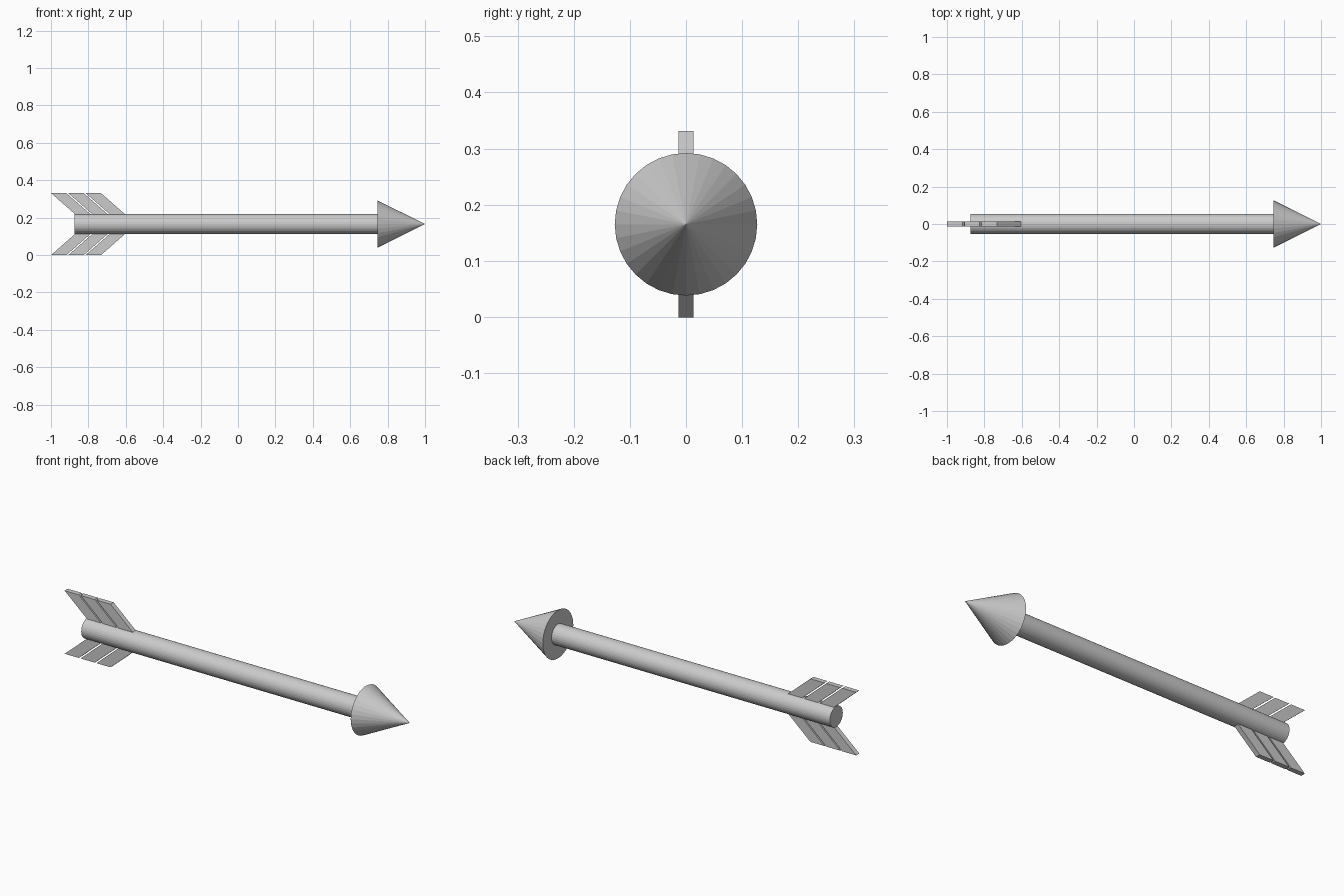
import bpy
import bmesh
from math import pi
from mathutils import Matrix, Vector

cube = bpy.data.objects.get("Cube")
if cube:
    bpy.data.objects.remove(cube)

AXIS_Z = 0.165
SHAFT_RADIUS = 0.054

grey = bpy.data.materials.new("light_grey")
grey.use_nodes = True
colour = (0.6, 0.6, 0.6, 1)
grey.diffuse_color = colour
grey.node_tree.nodes["Principled BSDF"].inputs["Base Color"].default_value = colour


def add_object(name, bm):
    bmesh.ops.recalc_face_normals(bm, faces=bm.faces)
    mesh = bpy.data.meshes.new(name)
    bm.to_mesh(mesh)
    bm.free()
    mesh.materials.append(grey)
    obj = bpy.data.objects.new(name, mesh)
    bpy.context.collection.objects.link(obj)
    return obj


def add_round(name, x0, x1, r0, r1):
    """Faceted cylinder or cone lying along x."""
    bm = bmesh.new()
    place = Matrix.Translation(((x0 + x1) / 2, 0, AXIS_Z)) @ Matrix.Rotation(pi / 2, 4, "Y")
    bmesh.ops.create_cone(bm, cap_ends=True, segments=32, radius1=r0,
                          radius2=r1, depth=x1 - x0, matrix=place)
    return add_object(name, bm)


def add_vane(name, x_tip, width, side):
    """Swept-back slanted plate, rooted just inside the shaft."""
    root, tip, half = 0.045, 0.166, 0.013
    sweep = (tip - root) * 1.14
    outline = [(x_tip, tip), (x_tip + width, tip),
               (x_tip + width + sweep, root), (x_tip + sweep, root)]
    bm = bmesh.new()
    face = bm.faces.new([bm.verts.new((x, -half, AXIS_Z + side * h)) for x, h in outline])
    extruded = bmesh.ops.extrude_face_region(bm, geom=[face])["geom"]
    verts = [g for g in extruded if isinstance(g, bmesh.types.BMVert)]
    bmesh.ops.translate(bm, verts=verts, vec=Vector((0, 2 * half, 0)))
    return add_object(name, bm)


# Shaft and pointed head
add_round("shaft", -0.875, 0.75, SHAFT_RADIUS, SHAFT_RADIUS)
add_round("arrow_head", 0.745, 1.0, 0.127, 0)

# Three vanes above and three below, with narrow gaps
for label, side in (("upper", 1), ("lower", -1)):
    for i in range(3):
        add_vane(f"{label}_vane_{i + 1}", -1 + i * 0.0925, 0.082, side)
